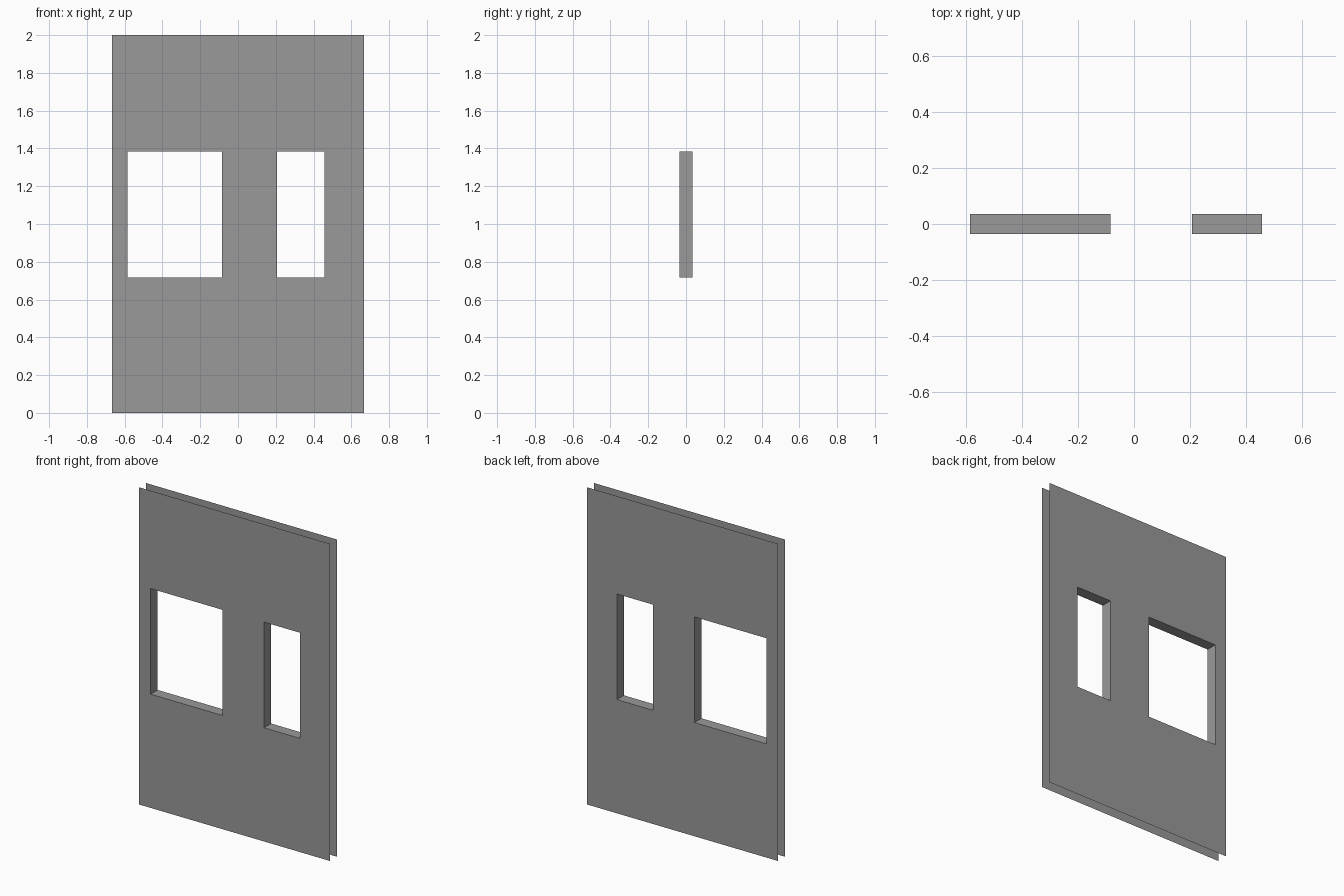
import bpy, bmesh

if "Cube" in bpy.data.objects:
    bpy.data.objects.remove(bpy.data.objects["Cube"])

W, H, D = 0.667, 2.0, 0.035             # half width, height, half thickness
SILL, HEAD = 0.717, 1.383               # window bottom and top
WINDOWS = {"wide_window": (-0.585, -0.084), "narrow_window": (0.207, 0.457)}

wall_grey = bpy.data.materials.new("wall_grey")
wall_grey.diffuse_color = (0.32, 0.32, 0.32, 1)
wall_grey.use_nodes = True
wall_grey.node_tree.nodes["Principled BSDF"].inputs["Base Color"].default_value = wall_grey.diffuse_color


def make_object(name, quads):
    bm = bmesh.new()
    for quad in quads:
        bm.faces.new([bm.verts.new(p) for p in quad])
    bmesh.ops.remove_doubles(bm, verts=bm.verts, dist=1e-5)
    mesh = bpy.data.meshes.new(name)
    bm.to_mesh(mesh)
    bm.free()
    mesh.materials.append(wall_grey)
    obj = bpy.data.objects.new(name, mesh)
    bpy.context.collection.objects.link(obj)


def wall_skin(name, y):
    """Thin sheet of grid cells, leaving out the window cells."""
    xs = sorted([-W, W] + [x for span in WINDOWS.values() for x in span])
    zs = [0, SILL, HEAD, H]
    quads = []
    for x0, x1 in zip(xs, xs[1:]):
        for z0, z1 in zip(zs, zs[1:]):
            if z0 == SILL and (x0, x1) in WINDOWS.values():
                continue
            quad = [(x0, y, z0), (x1, y, z0), (x1, y, z1), (x0, y, z1)]
            quads.append(quad if y < 0 else quad[::-1])
    make_object(name, quads)


# Front and back skins; the outer rim of the wall is open
wall_skin("front_wall_skin", -D)
wall_skin("back_wall_skin", D)

# Reveals lining each window opening, facing into the hole
for name, (x0, x1) in WINDOWS.items():
    ring = [(x0, SILL), (x1, SILL), (x1, HEAD), (x0, HEAD)]
    make_object(name + "_reveal", [
        [(a[0], -D, a[1]), (b[0], -D, b[1]), (b[0], D, b[1]), (a[0], D, a[1])]
        for a, b in zip(ring, ring[1:] + ring[:1])])
